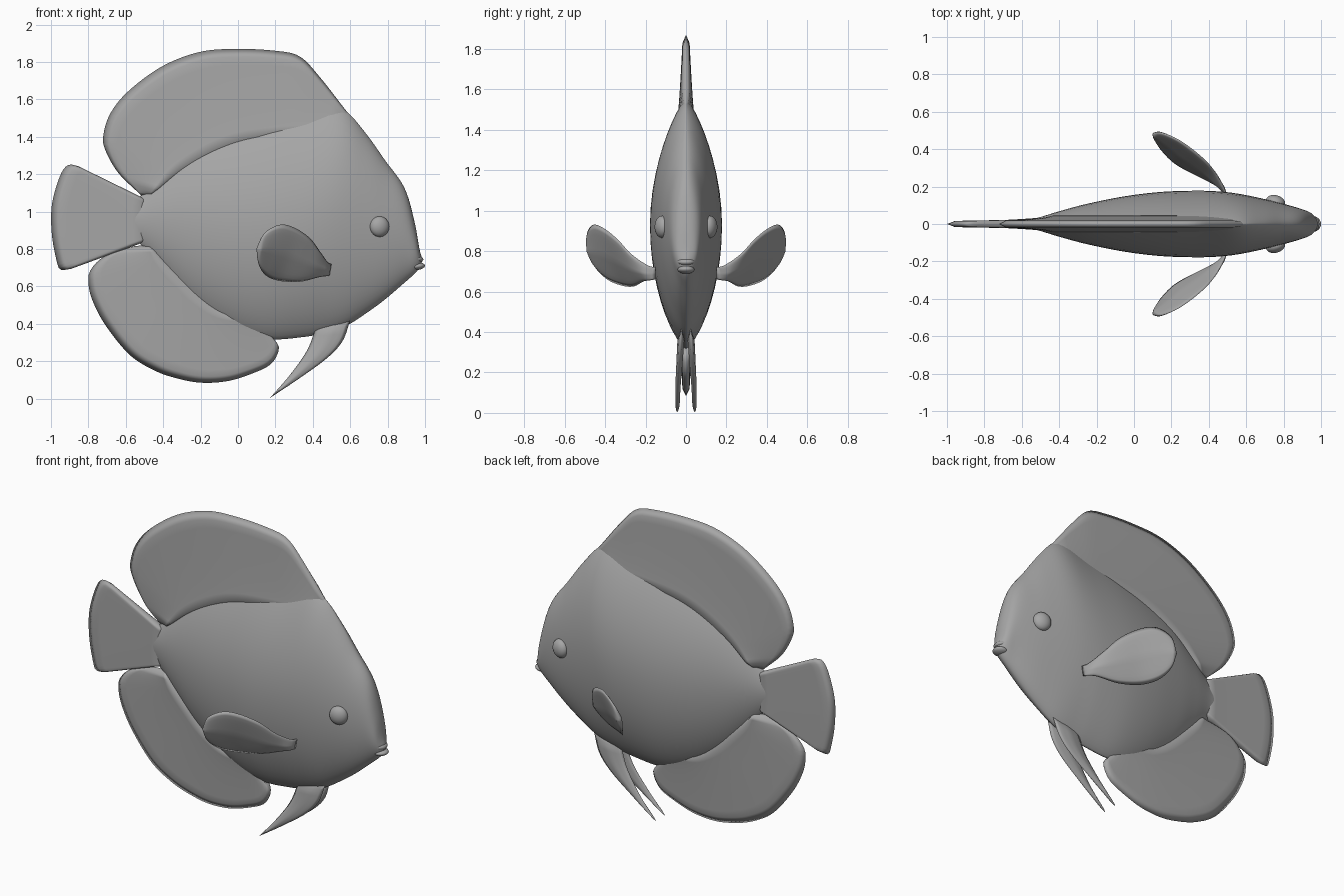
import bpy, bmesh, math
from mathutils import Vector

if "Cube" in bpy.data.objects:
    bpy.data.objects.remove(bpy.data.objects["Cube"])

grey = bpy.data.materials.new("fish grey")
grey.diffuse_color = (0.38, 0.38, 0.38, 1)
grey.use_nodes = True
grey.node_tree.nodes["Principled BSDF"].inputs["Base Color"].default_value = grey.diffuse_color


def spline(pts, n):
    """Smooth curve through pts, resampled to n + 1 evenly spaced points."""
    p = [Vector(q) for q in pts]
    p = [p[0] * 2 - p[1]] + p + [p[-1] * 2 - p[-2]]
    dense = []
    for i in range(1, len(p) - 2):
        a, b, c, d = p[i - 1:i + 3]
        for k in range(16):
            t = k / 16
            dense.append(0.5 * (2 * b + (c - a) * t + (2 * a - 5 * b + 4 * c - d) * t * t
                                + (3 * b - a - 3 * c + d) * t ** 3))
    dense.append(p[-2])
    run = [0]
    for a, b in zip(dense, dense[1:]):
        run.append(run[-1] + (b - a).length)
    out, j = [], 0
    for k in range(n + 1):
        s = run[-1] * k / n
        while j < len(run) - 2 and run[j + 1] < s:
            j += 1
        f = (s - run[j]) / max(run[j + 1] - run[j], 1e-9)
        out.append(dense[j].lerp(dense[j + 1], min(f, 1)))
    return out


def finish(name, bm):
    bmesh.ops.remove_doubles(bm, verts=bm.verts, dist=1e-5)
    bmesh.ops.recalc_face_normals(bm, faces=bm.faces)
    for f in bm.faces:
        f.smooth = True
    me = bpy.data.meshes.new(name)
    bm.to_mesh(me)
    bm.free()
    me.materials.append(grey)
    ob = bpy.data.objects.new(name, me)
    bpy.context.collection.objects.link(ob)
    return ob


def fin(name, edge_a, edge_b, thick, normal=(0, 1, 0), nu=40, nv=12):
    """Plate stretched between two edges; thick(u, v) is the half thickness."""
    a, b, nrm = spline(edge_a, nu), spline(edge_b, nu), Vector(normal).normalized()
    bm = bmesh.new()
    for side in (1, -1):
        grid = [[bm.verts.new(a[i].lerp(b[i], j / nv) + nrm * side * thick(i / nu, j / nv))
                 for j in range(nv + 1)] for i in range(nu + 1)]
        for i in range(nu):
            for j in range(nv):
                bm.faces.new((grid[i][j], grid[i + 1][j], grid[i + 1][j + 1], grid[i][j + 1]))
    return finish(name, bm)


def flat(pts):
    return [(x, 0, z) for x, z in pts]


def rim(t, w):
    """Round fall-off to zero within w of both ends."""
    return math.sqrt(max(0, min(1, t / w, (1 - t) / w)))


def ellipsoid(name, loc, size, rot=(0, 0, 0)):
    bpy.ops.mesh.primitive_uv_sphere_add(segments=24, ring_count=14, location=loc, rotation=rot)
    ob = bpy.context.object
    ob.name, ob.scale = name, size
    ob.data.materials.append(grey)
    bpy.ops.object.shade_smooth()


# body: lens sections lofted along x, stations are (x, bottom, top, half width)
stations = [(-.60, .86, 1.05, .018), (-.52, .825, 1.085, .032), (-.4, .69, 1.21, .068),
            (-.25, .53, 1.34, .108), (-.05, .39, 1.43, .148), (.15, .32, 1.49, .172),
            (.35, .33, 1.53, .178), (.48, .355, 1.56, .172), (.58, .39, 1.535, .158),
            (.69, .46, 1.41, .135), (.785, .53, 1.276, .112), (.89, .62, 1.127, .082),
            (.944, .668, .945, .06), (.97, .70, .80, .035), (.985, .735, .75, .008)]
bm = bmesh.new()
rings, N = [], 48
for x, lo, hi, w in spline(stations, 64):
    head = min(1, max(0, (x - .45) / .4))
    ring = []
    for k in range(N):
        ang = 2 * math.pi * k / N
        s, c = math.sin(ang), math.cos(ang)
        p = (.95 if c > 0 else .75) * (1 - head) + .52 * head
        y = math.copysign(w * abs(s) ** (2 * p), s) if abs(s) > 1e-6 else 0
        ring.append(bm.verts.new((x, y, (lo + hi) / 2 + (hi - lo) / 2 * c)))
    rings.append(ring)
for r, q in zip(rings, rings[1:]):
    for k in range(N):
        bm.faces.new((r[k], r[(k + 1) % N], q[(k + 1) % N], q[k]))
bm.faces.new(rings[0])
bm.faces.new(rings[-1])
finish("body", bm)


# median fins: root edge hidden in the body, outer edge free
def median(root_t, tip_t):
    return lambda u, v: (root_t + (tip_t - root_t) * v ** .6) * rim(u, .06) * rim(v, .08)


fin("dorsal_fin",
    flat([(.57, 1.40), (.3, 1.38), (0, 1.33), (-.25, 1.22), (-.47, 1.085)]),
    flat([(.61, 1.50), (.57, 1.55), (.437, 1.72), (.33, 1.83), (.2, 1.86), (0, 1.87), (-.2, 1.855),
          (-.4, 1.78), (-.58, 1.65), (-.68, 1.53), (-.72, 1.41), (-.71, 1.33), (-.64, 1.207),
          (-.514, 1.084)]), median(.055, .016), nu=64)
fin("anal_fin",
    flat([(.10, .45), (-.1, .50), (-.3, .68), (-.47, .82)]),
    flat([(.16, .33), (.216, .29), (.21, .235), (.17, .18), (.09, .14), (-.045, .096), (-.19, .085),
          (-.32, .107), (-.445, .15), (-.58, .235), (-.71, .395), (-.78, .53), (-.80, .625),
          (-.787, .69), (-.71, .763), (-.55, .817)]), median(.05, .016), nu=64)
fin("tail_fin",
    flat([(-.48, 1.06), (-.48, .95), (-.48, .845)]),
    flat([(-.856, 1.244), (-.909, 1.249), (-.952, 1.19), (-.995, 1.036), (-.995, .876),
          (-.968, .73), (-.947, .69), (-.893, .694)]), median(.03, .016))

# paired fins and eyes
for side, tag in ((-1, "right"), (1, "left")):
    def m(pts):
        return [(x, y * side, z) for x, y, z in pts]

    fin("pectoral_fin_" + tag,
        m([(.50, .15, .72), (.48, .19, .73), (.44, .27, .785), (.383, .34, .86), (.30, .41, .915),
           (.223, .46, .93), (.143, .49, .886), (.10, .485, .80)]),
        m([(.49, .15, .66), (.475, .18, .655), (.436, .21, .65), (.33, .26, .625), (.22, .32, .63),
           (.148, .39, .66), (.11, .45, .72), (.10, .485, .80)]),
        lambda u, v: .018 * rim(v, .5) * rim(u, .1), (.53, .77 * side, -.35))
    fin("pelvic_fin_" + tag,
        m([(.60, .022, .42), (.56, .03, .31), (.48, .035, .22), (.33, .04, .11), (.17, .043, .003)]),
        m([(.42, .022, .39), (.37, .03, .26), (.28, .04, .13), (.17, .043, .003)]),
        lambda u, v: (.018 - .008 * u) * rim(v, .5) * rim(u, .1), nv=8)
    ellipsoid("eye_" + tag, (.757, .118 * side, .92), (.053, .036, .055),
              (0, 0, -.28 * side))

# lips
ellipsoid("upper_lip", (.95, 0, .748), (.041, .045, .021), (0, .1, 0))
ellipsoid("lower_lip", (.957, 0, .708), (.043, .042, .02), (0, -.1, 0))
